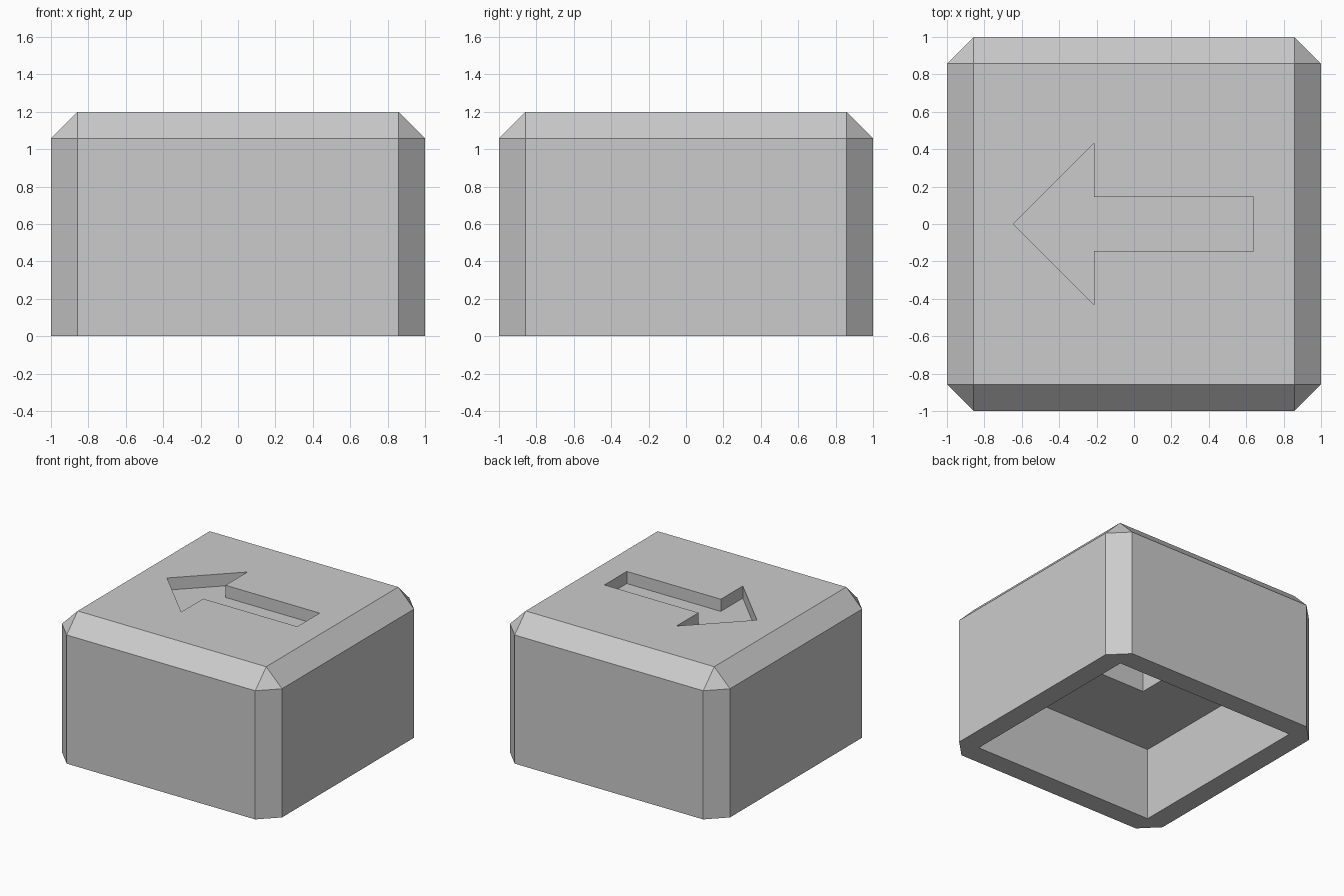
import bpy
import bmesh

HALF, HEIGHT, BEVEL = 1.0, 1.2, 0.143

if "Cube" in bpy.data.objects:
    bpy.data.objects.remove(bpy.data.objects["Cube"])

grey = bpy.data.materials.new("light_grey")
grey.use_nodes = True
colour = (0.6, 0.6, 0.6, 1)
grey.diffuse_color = colour
grey.node_tree.nodes["Principled BSDF"].inputs["Base Color"].default_value = colour


def rect(hx, hy):
    return [(-hx, -hy), (hx, -hy), (hx, hy), (-hx, hy)]


def prism(name, outline, z0, z1, bevel=0):
    """Extrude an outline upward, optionally chamfering all but the bottom rim."""
    bm = bmesh.new()
    base = bm.faces.new([bm.verts.new((x, y, z0)) for x, y in outline])
    ext = bmesh.ops.extrude_face_region(bm, geom=[base], use_keep_orig=True)
    for v in ext["geom"]:
        if isinstance(v, bmesh.types.BMVert):
            v.co.z = z1
    bmesh.ops.recalc_face_normals(bm, faces=bm.faces)
    if bevel:
        edges = [e for e in bm.edges if any(v.co.z > z0 for v in e.verts)]
        bmesh.ops.bevel(bm, geom=edges, offset=bevel, segments=1,
                        affect='EDGES', profile=0.5)
    mesh = bpy.data.meshes.new(name)
    bm.to_mesh(mesh)
    bm.free()
    mesh.materials.append(grey)
    obj = bpy.data.objects.new(name, mesh)
    bpy.context.collection.objects.link(obj)
    return obj


def carve(target, cutter):
    """Subtract the cutter and discard it."""
    cutter.hide_render = True
    mod = target.modifiers.new("carve", 'BOOLEAN')
    mod.operation = 'DIFFERENCE'
    mod.solver = 'EXACT'
    mod.object = cutter
    bpy.context.view_layer.objects.active = target
    bpy.ops.object.modifier_apply(modifier=mod.name)
    bpy.data.objects.remove(cutter)


# Chamfered button cap
cap = prism("button_cap", rect(HALF, HALF), 0, HEIGHT, BEVEL)

# Hollow underside and the socket in its ceiling
carve(cap, prism("cavity", rect(0.83, 0.83), -0.2, 0.6))
carve(cap, prism("socket", rect(0.24, 0.18), 0.5, 0.9))

# Arrow engraved in the top
half_arrow = [(-0.215, 0.43), (-0.215, 0.145), (0.64, 0.145)]
arrow = [(-0.645, 0)] + half_arrow + [(x, -y) for x, y in reversed(half_arrow)]
carve(cap, prism("arrow_recess", arrow, HEIGHT - 0.1, HEIGHT + 0.2))
